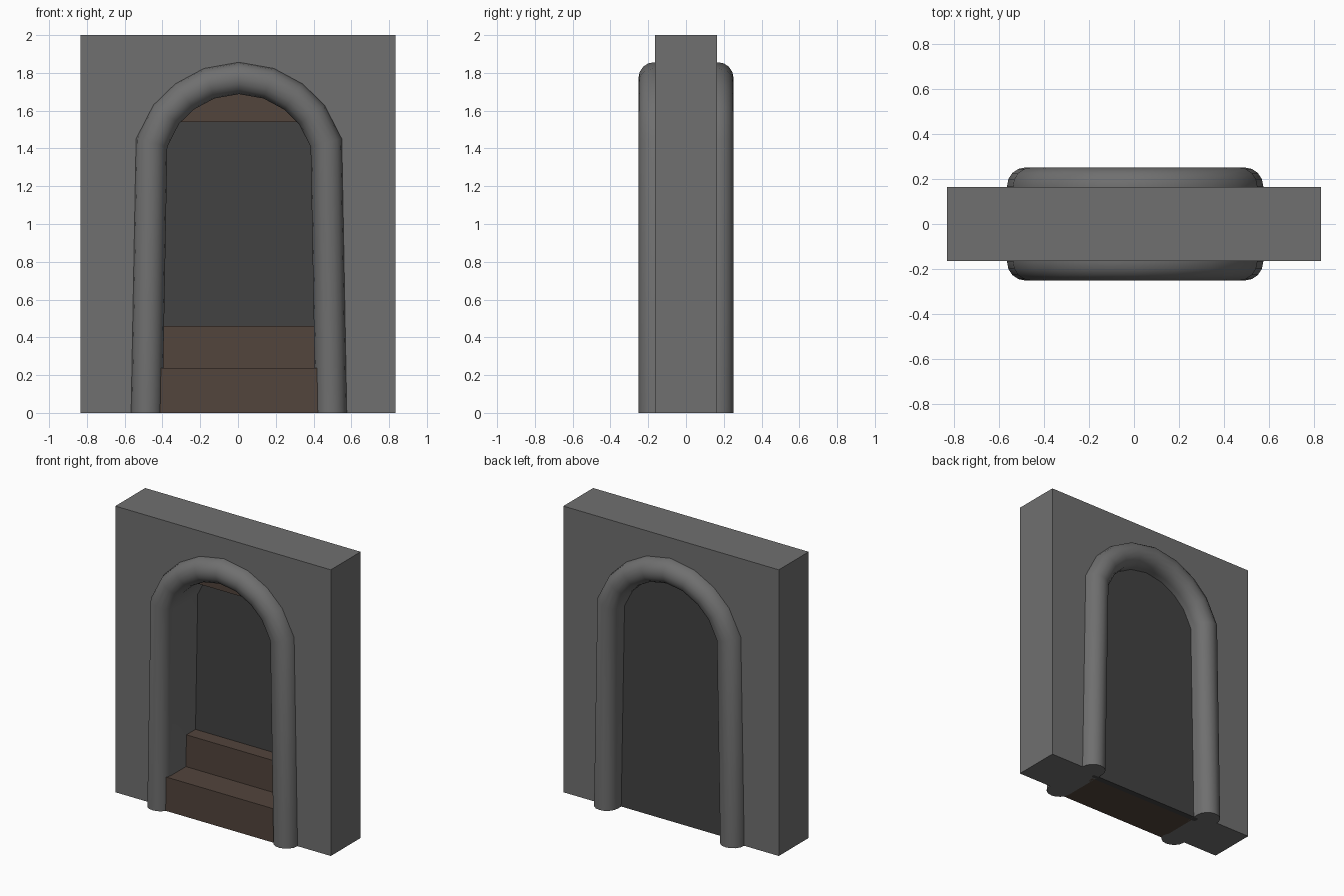
import bpy, bmesh, math
from mathutils import Vector

if "Cube" in bpy.data.objects:
    bpy.data.objects.remove(bpy.data.objects["Cube"])

CX = 0.005  # the opening sits slightly right of centre


def material(name, rgb):
    m = bpy.data.materials.new(name)
    m.diffuse_color = (*rgb, 1)
    m.use_nodes = True
    m.node_tree.nodes["Principled BSDF"].inputs["Base Color"].default_value = m.diffuse_color
    return m


STONE = material("stone", (0.16, 0.16, 0.16))
WOOD = material("brown_wood", (0.085, 0.058, 0.045))
DARK = material("dark_panel", (0.054, 0.054, 0.054))


def finish(name, bm, mat):
    bmesh.ops.recalc_face_normals(bm, faces=bm.faces)
    me = bpy.data.meshes.new(name)
    bm.to_mesh(me)
    bm.free()
    ob = bpy.data.objects.new(name, me)
    bpy.context.collection.objects.link(ob)
    me.materials.append(mat)
    return ob


def box(name, x, y, z, mat):
    bm = bmesh.new()
    bmesh.ops.create_cube(bm, size=1)
    for v in bm.verts:
        for i, (lo, hi) in enumerate((x, y, z)):
            v.co[i] = lo + (v.co[i] + 0.5) * (hi - lo)
    return finish(name, bm, mat)


# Centre line of the arch (x, z), mirrored about the opening's middle
half = [(0.488, 0), (0.462, 1.43), (0.385, 1.58), (0.288, 1.674), (0.158, 1.744)]
path = [Vector((-x, z)) for x, z in half] + [Vector((0, 1.772))]
path += [Vector((x, z)) for x, z in reversed(half)]


def miters(pts):
    # outward offset direction at each path point
    out = []
    for i in range(len(pts)):
        ns = []
        for a, b in ((i - 1, i), (i, i + 1)):
            if a >= 0 and b < len(pts):
                d = (pts[b] - pts[a]).normalized()
                ns.append(Vector((-d.y, d.x)))
        n = (ns[0] + ns[-1]).normalized()
        n /= n.dot(ns[0])
        if i in (0, len(pts) - 1):
            n = Vector((n.x / abs(n.x), 0))  # keep the feet level
        out.append(n)
    return out


normals = miters(path)

# Wall with arched opening
hole = [p - n * 0.035 for p, n in zip(path, normals)]
outline = [(-0.833, 0), (-0.833, 2), (0.833, 2), (0.833, 0)]
outline += [(p.x + CX, p.y) for p in reversed(hole)]
bm = bmesh.new()
face = bm.faces.new([bm.verts.new((x, -0.165, z)) for x, z in outline])
ext = bmesh.ops.extrude_face_region(bm, geom=[face])
bmesh.ops.translate(bm, vec=(0, 0.33, 0),
                    verts=[g for g in ext["geom"] if isinstance(g, bmesh.types.BMVert)])
finish("wall", bm, STONE)

# Rounded arch surround: stadium section swept along the arch
R, STRAIGHT, SEG = 0.083, 0.169, 8
section = []
for side in (1, -1):
    for k in range(SEG + 1):
        a = math.pi * k / SEG
        section.append((side * R * math.cos(a), side * (STRAIGHT + R * math.sin(a))))
bm = bmesh.new()
rings = []
for p, n in zip(path, normals):
    rings.append([bm.verts.new((p.x + n.x * o + CX, y, p.y + n.y * o)) for o, y in section])
for r, s in zip(rings, rings[1:]):
    for j in range(len(section)):
        k = (j + 1) % len(section)
        bm.faces.new((r[j], r[k], s[k], s[j]))
bm.faces.new(rings[0])
bm.faces.new(rings[-1])
trim = finish("arch_surround", bm, STONE)
bpy.context.view_layer.objects.active = trim
trim.select_set(True)
bpy.ops.object.shade_smooth_by_angle(angle=math.radians(40))

# Steps, lintel and the dark panel behind them
box("lower_step", (-0.415, 0.43), (-0.21, -0.01), (0, 0.237), WOOD)
box("upper_step", (-0.415, 0.43), (-0.01, 0.09), (0, 0.46), WOOD)
box("lintel", (-0.36, 0.37), (-0.01, 0.09), (1.54, 1.75), WOOD)
box("door_panel", (-0.44, 0.45), (0.09, 0.13), (0, 1.75), DARK)
